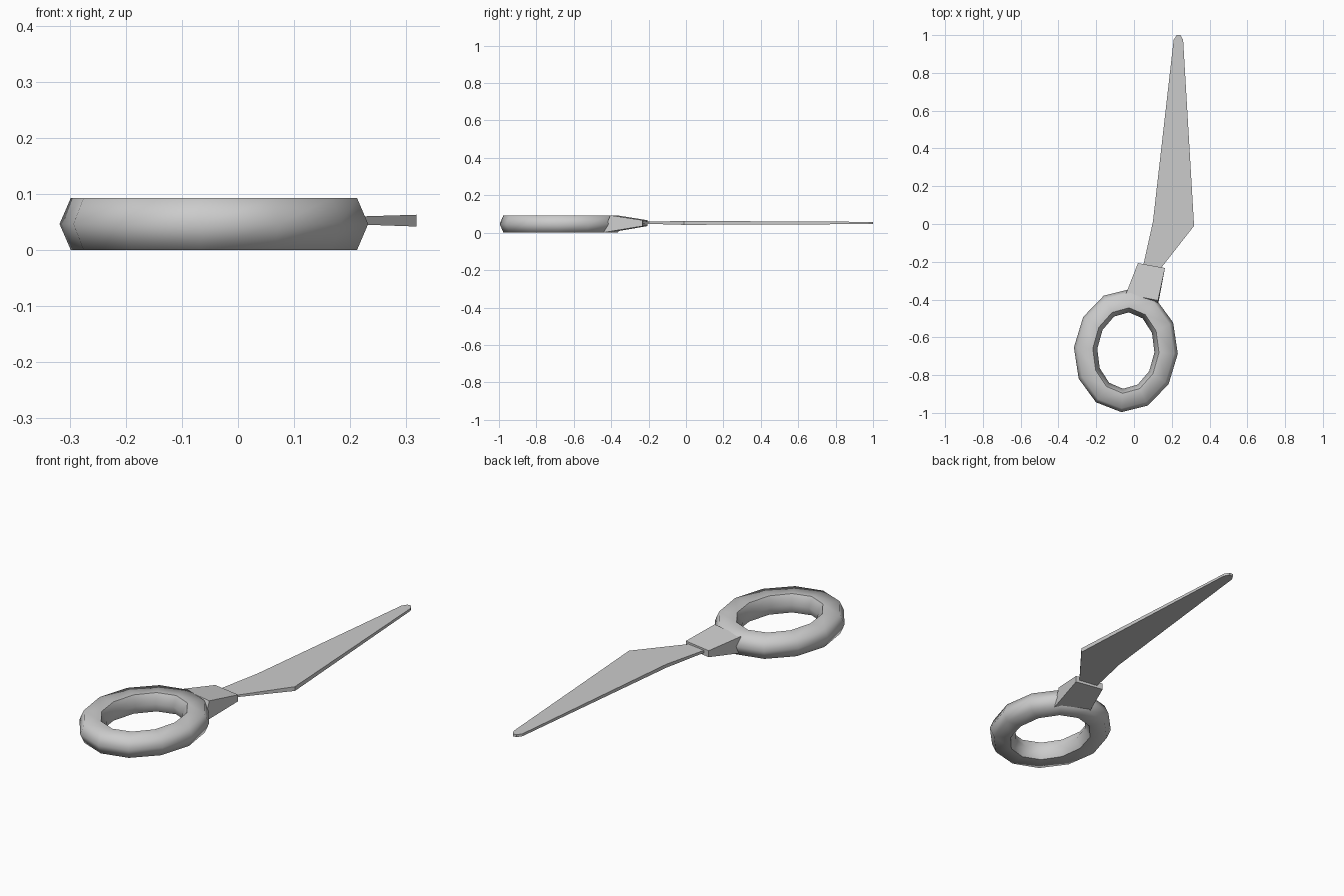
import bpy, bmesh
from math import sin, cos, tau
from mathutils import Vector

cube = bpy.data.objects.get("Cube")
if cube:
    bpy.data.objects.remove(cube, do_unlink=True)

# One plain grey for the whole model
grey = bpy.data.materials.new("plain_grey")
grey.use_nodes = True
colour = (0.6, 0.6, 0.6, 1)
grey.diffuse_color = colour
grey.node_tree.nodes["Principled BSDF"].inputs["Base Color"].default_value = colour


def finish(bm, name):
    bmesh.ops.recalc_face_normals(bm, faces=bm.faces)
    mesh = bpy.data.meshes.new(name)
    bm.to_mesh(mesh)
    bm.free()
    mesh.materials.append(grey)
    obj = bpy.data.objects.new(name, mesh)
    bpy.context.collection.objects.link(obj)
    return obj


def slab(name, outline):
    """Closed slab from outline points (x, y, low z, high z)."""
    bm = bmesh.new()
    low = [bm.verts.new((x, y, a)) for x, y, a, b in outline]
    high = [bm.verts.new((x, y, b)) for x, y, a, b in outline]
    bm.faces.new(low)
    bm.faces.new(high)
    for i in range(len(outline)):
        j = (i + 1) % len(outline)
        bm.faces.new((low[i], low[j], high[j], high[i]))
    return finish(bm, name)


# Finger ring: six-sided section swept round a tilted oval
SIDES, TOP = 12, 0.093
centre = Vector((-0.043, -0.67, 0))
across, along = Vector((0.275, -0.017, 0)), Vector((0.024, 0.326, 0))
# (distance in from the rim, height)
section = [(0, TOP / 2), (0.02, TOP), (0.1, TOP),
           (0.124, TOP / 2), (0.1, 0), (0.02, 0)]
bm = bmesh.new()
rows = []
for k in range(SIDES):
    t = tau * k / SIDES
    rows.append([bm.verts.new(
        centre + (across - across.normalized() * d) * cos(t)
        + (along - along.normalized() * d) * sin(t) + Vector((0, 0, z)))
        for d, z in section])
for k in range(SIDES):
    a, b = rows[k], rows[(k + 1) % SIDES]
    for i in range(len(section)):
        j = (i + 1) % len(section)
        bm.faces.new((a[i], b[i], b[j], a[j])).smooth = True
    # crisp rims round the hole
    for i in (2, 4):
        bm.edges.get((a[i], b[i])).smooth = False
finish(bm, "finger_ring")

# Shank: wedge from the ring to the blade
bm = bmesh.new()
ends = [[(-0.05, -0.41, 0.001), (0.125, -0.44, 0.001),
         (0.127, -0.405, TOP), (-0.043, -0.37, TOP)],
        [(0.021, -0.207, 0.035), (0.164, -0.233, 0.035),
         (0.164, -0.233, 0.067), (0.021, -0.207, 0.067)]]
base, tip = [[bm.verts.new(p) for p in end] for end in ends]
bm.faces.new(base)
bm.faces.new(tip)
for i in range(4):
    j = (i + 1) % 4
    bm.faces.new((base[i], base[j], tip[j], tip[i]))
finish(bm, "shank")

# Blade: thickest at its outer heel, with a blunt point
slab("blade", [
    (0.04, -0.26, 0.047, 0.058), (0.122, -0.26, 0.049, 0.057),
    (0.318, -0.01, 0.042, 0.063), (0.26, 0.975, 0.046, 0.058),
    (0.246, 1.0, 0.046, 0.058), (0.226, 1.0, 0.046, 0.058),
    (0.21, 0.975, 0.046, 0.058), (0.1, 0.01, 0.045, 0.062)])
